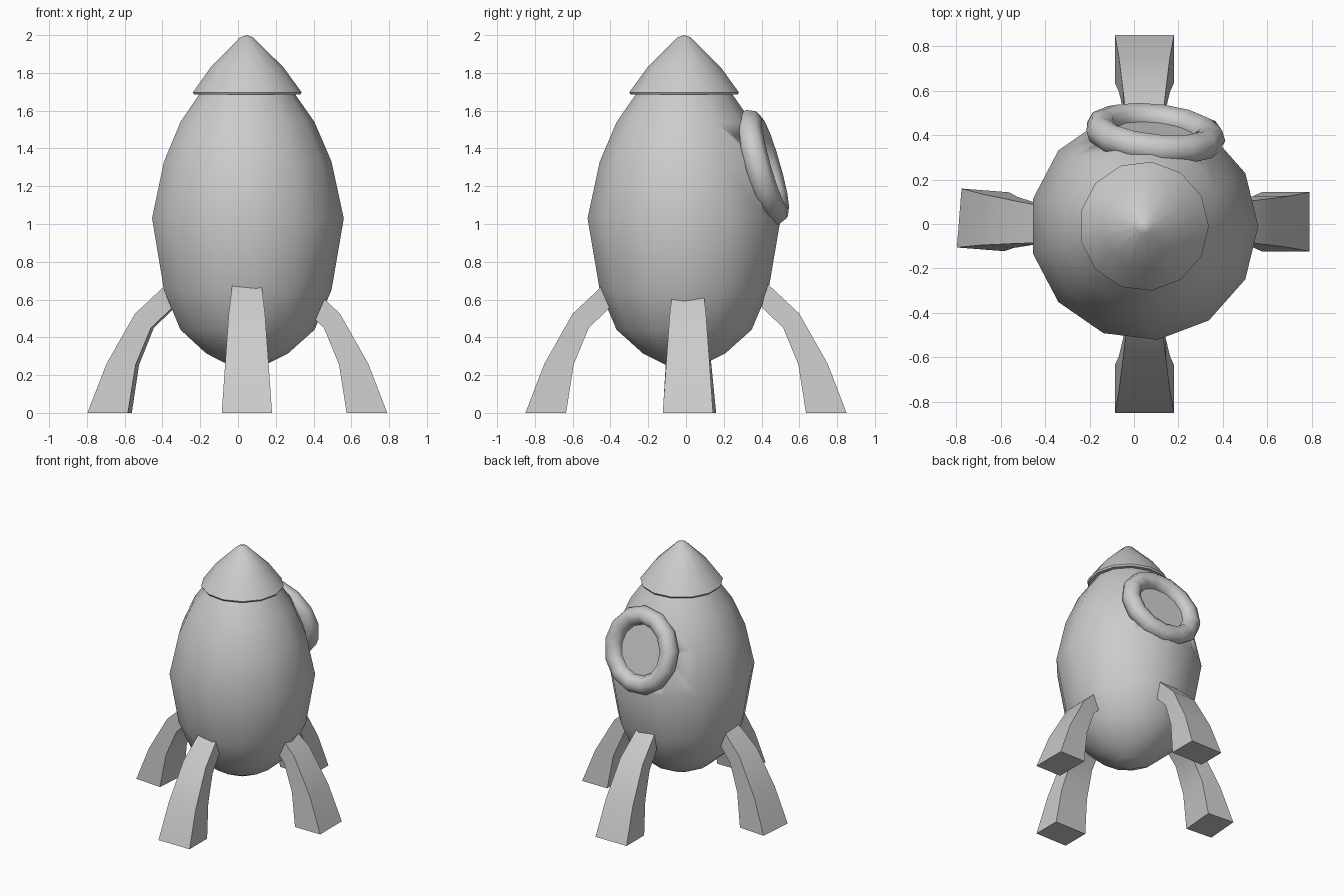
import bpy, bmesh, math
from mathutils import Matrix, Vector

if "Cube" in bpy.data.objects:
    bpy.data.objects.remove(bpy.data.objects["Cube"])

AXIS = Vector((0.045, -0.01, 0))
SIDES = 13


def finish(name, bm, angle=40):
    bmesh.ops.recalc_face_normals(bm, faces=bm.faces)
    mesh = bpy.data.meshes.new(name)
    bm.to_mesh(mesh)
    bm.free()
    ob = bpy.data.objects.new(name, mesh)
    bpy.context.collection.objects.link(ob)
    bpy.ops.object.select_all(action='DESELECT')
    ob.select_set(True)
    bpy.context.view_layer.objects.active = ob
    bpy.ops.object.shade_smooth_by_angle(angle=math.radians(angle))
    return ob


def lathe(name, profile):
    """Revolve (radius, z) points around the rocket axis; both ends lie on it."""
    bm = bmesh.new()
    vs = [bm.verts.new((r, 0, z)) for r, z in profile]
    es = [bm.edges.new(p) for p in zip(vs, vs[1:])]
    bmesh.ops.spin(bm, geom=vs + es, cent=(0, 0, 0), axis=(0, 0, 1),
                   angle=math.tau, steps=SIDES, use_duplicate=False)
    bmesh.ops.remove_doubles(bm, verts=bm.verts, dist=0.0005)
    bmesh.ops.translate(bm, verts=bm.verts, vec=AXIS)
    return finish(name, bm)


# Hull and nose cone
hull = lathe("hull", [(0, 0.235), (0.09, 0.25), (0.22, 0.315), (0.36, 0.44), (0.45, 0.65),
                      (0.515, 1.03), (0.45, 1.33), (0.36, 1.54), (0.255, 1.69), (0, 1.75)])
lathe("nose_cone", [(0, 2.0), (0.035, 1.988), (0.195, 1.83), (0.292, 1.697),
                    (0.285, 1.685), (0.24, 1.685), (0, 1.70)])

# Legs: each row is outer offset, outer z, inner offset, inner z, half width
LEG = [(0, 0, 0.215, 0, 0.133), (0.10, 0.26, 0.255, 0.255, 0.115),
       (0.25, 0.525, 0.335, 0.45, 0.096), (0.42, 0.685, 0.45, 0.56, 0.077)]


def leg(name, foot, degrees):
    bm = bmesh.new()
    rings = [[bm.verts.new(p) for p in ((-a, -w, z), (-a, w, z), (-b, w, y), (-b, -w, y))]
             for a, z, b, y, w in LEG]
    for lo, hi in zip(rings, rings[1:]):
        for i in range(4):
            j = (i + 1) % 4
            bm.faces.new((lo[i], lo[j], hi[j], hi[i]))
    bm.faces.new(rings[0])
    bm.faces.new(rings[-1])
    bm.transform(Matrix.Translation((*foot, 0)) @ Matrix.Rotation(math.radians(degrees), 4, 'Z'))
    finish(name, bm, 50)


leg("right_leg", (0.79, 0.01), 0)
leg("back_leg", (0.047, 0.85), 90)
leg("left_leg", (-0.787, 0.027), 175.5)
leg("front_leg", (0.047, -0.85), 270)

# Porthole frame: local z is the outward normal, tilted up and slightly to +x
port = (Matrix.Translation((0.095, 0.407, 1.30)) @ Matrix.Rotation(math.radians(-6), 4, 'Z')
        @ Matrix.Rotation(math.radians(-74), 4, 'X'))


def disc(name, radius, z0, z1):
    bm = bmesh.new()
    bmesh.ops.create_cone(bm, cap_ends=True, segments=SIDES, radius1=radius, radius2=radius,
                          depth=z1 - z0)
    bm.transform(port @ Matrix.Translation((0, 0, (z0 + z1) / 2)))
    return finish(name, bm)


# Porthole ring
bm = bmesh.new()
circle = bmesh.ops.create_circle(bm, segments=8, radius=0.068,
                                 matrix=Matrix.Translation((0.25, 0, 0)) @ Matrix.Rotation(math.pi / 2, 4, 'X'))
bmesh.ops.spin(bm, geom=circle["verts"] + list(bm.edges), cent=(0, 0, 0), axis=(0, 0, 1),
               angle=math.tau, steps=SIDES, use_duplicate=False)
bmesh.ops.remove_doubles(bm, verts=bm.verts, dist=0.0005)
bm.transform(port)
finish("porthole_ring", bm, 60)

# Recess in the hull with a flat pane in it
cutter = disc("porthole_cutter", 0.23, -0.03, 0.3)
cutter.hide_render = True
cutter.hide_set(True)
cut = hull.modifiers.new("porthole", 'BOOLEAN')
cut.operation = 'DIFFERENCE'
cut.object = cutter
cut.solver = 'EXACT'
disc("porthole_pane", 0.21, -0.02, 0.0)
